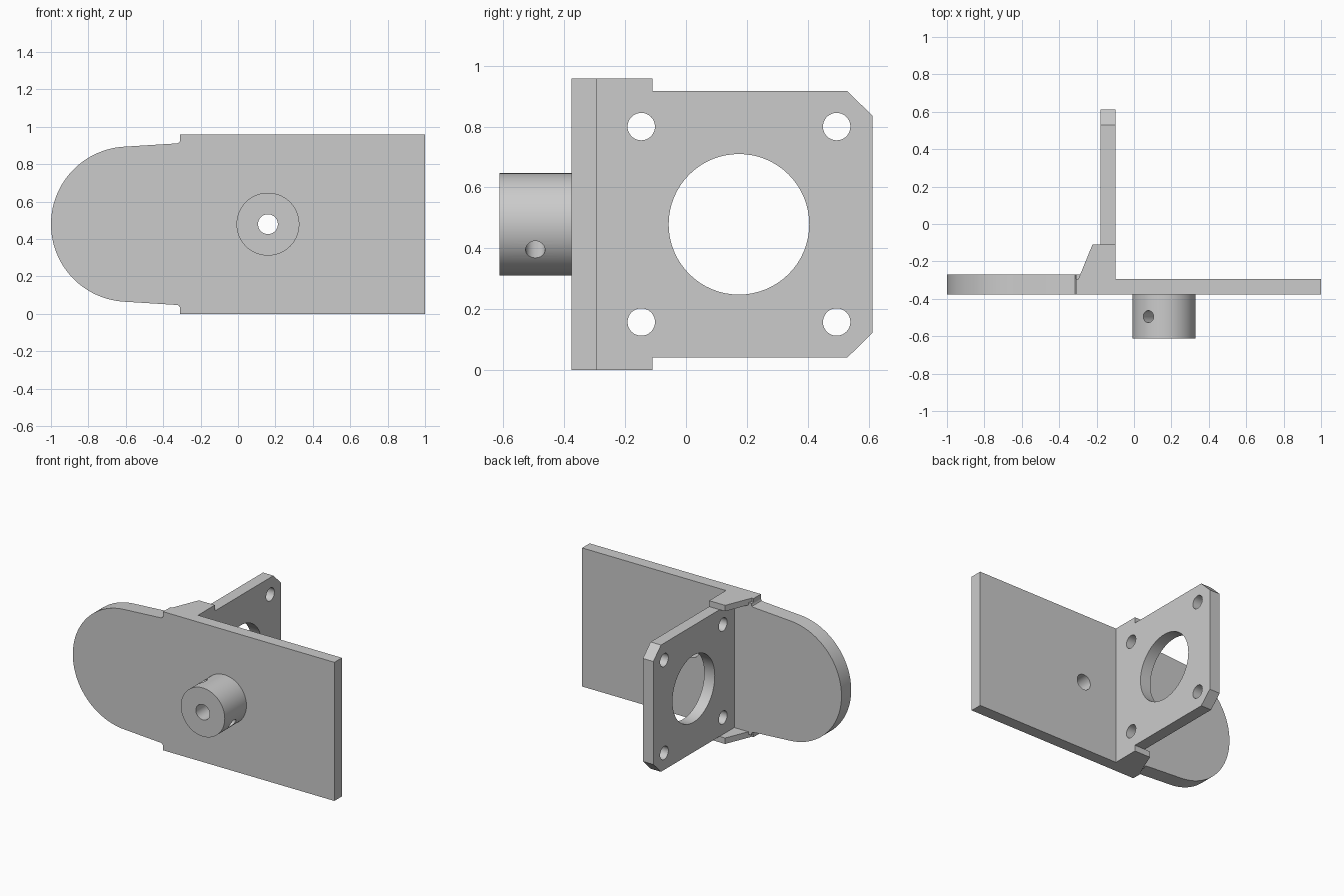
import bpy, bmesh, math
from mathutils import Vector, Matrix

if "Cube" in bpy.data.objects:
    bpy.data.objects.remove(bpy.data.objects["Cube"])

MID = 0.479                       # mid height of the bracket
FRONT, REAR = -0.376, 0.613       # front face and rear tip
gray = bpy.data.materials.new("light_gray")
gray.diffuse_color = (0.6, 0.6, 0.6, 1)
gray.use_nodes = True
gray.node_tree.nodes["Principled BSDF"].inputs["Base Color"].default_value = gray.diffuse_color


def prism(name, points, offset):
    """Extrude a closed 3D outline by an offset vector."""
    bm = bmesh.new()
    face = bm.faces.new([bm.verts.new(p) for p in points])
    ext = bmesh.ops.extrude_face_region(bm, geom=[face])
    bmesh.ops.translate(bm, vec=Vector(offset),
                        verts=[g for g in ext["geom"] if isinstance(g, bmesh.types.BMVert)])
    bmesh.ops.recalc_face_normals(bm, faces=bm.faces[:])
    mesh = bpy.data.meshes.new(name)
    bm.to_mesh(mesh)
    bm.free()
    mesh.materials.append(gray)
    obj = bpy.data.objects.new(name, mesh)
    bpy.context.collection.objects.link(obj)
    return obj


def rod(name, start, end, radius, sides=64):
    """Cylinder between two points."""
    start, end = Vector(start), Vector(end)
    turn = (end - start).to_track_quat("Z", "Y").to_matrix()
    ring = [start + turn @ Vector((radius * math.cos(a), radius * math.sin(a), 0))
            for a in (2 * math.pi * i / sides for i in range(sides))]
    return prism(name, ring, end - start)


def combine(obj, other, operation):
    """Apply a boolean and remove the helper."""
    mod = obj.modifiers.new("boolean", "BOOLEAN")
    mod.operation, mod.solver, mod.object = operation, "EXACT", other
    bpy.context.view_layer.objects.active = obj
    bpy.ops.object.modifier_apply(modifier=mod.name)
    bpy.data.objects.remove(other)


# Flat front plate
body = prism("bracket_body", [(-0.31, FRONT, 0), (1, FRONT, 0), (1, FRONT, 2 * MID),
                              (-0.31, FRONT, 2 * MID)], (0, 0.082, 0))

# Rounded lobe: half outline from the tip, mirrored about mid height
R, CX = 0.415, -0.585
half = [(CX - R * math.cos(a), R * math.sin(a))
        for a in (math.radians(86.5) * i / 28 for i in range(29))]
half += [(-0.325, 0.432), (-0.316, 0.436), (-0.311, 0.444), (-0.31, 0.455), (-0.28, 0.455),
         (-0.28, 0.438), (-0.14, 0.438)]
outline = half + [(x, -z) for x, z in reversed(half[1:])]
combine(body, prism("lobe", [(x, FRONT, MID + z) for x, z in outline], (0, 0.106, 0)), "UNION")

# Upright mounting plate with chamfered rear corners
half = [(FRONT, 0.438), (0.53, 0.438), (REAR, 0.356)]
outline = half + [(y, -z) for y, z in reversed(half)]
combine(body, prism("mount", [(-0.18, y, MID + z) for y, z in outline], (0.08, 0, 0)), "UNION")

# Top and bottom gussets
for z in (0, 2 * MID - 0.041):
    combine(body, prism("gusset", [(x, y, z) for x, y in (
        (-0.31, FRONT), (-0.10, FRONT), (-0.10, -0.11), (-0.222, -0.11), (-0.31, -0.325))],
        (0, 0, 0.041)), "UNION")

# Large opening and four bolt holes in the mounting plate
holes = [(0.174, 0, 0.231)] + [(y, z, 0.045) for y in (-0.147, 0.495) for z in (-0.321, 0.321)]
for y, z, r in holes:
    combine(body, rod("cutter", (-0.25, y, MID + z), (-0.05, y, MID + z), r), "DIFFERENCE")

# Round hub with two radial screw holes
HX = 0.16
hub = rod("hub", (HX, -0.613, MID), (HX, FRONT, MID), 0.168, 96)
for obj in (body, hub):
    combine(obj, rod("bore", (HX, -0.7, MID), (HX, -0.2, MID), 0.053, 48), "DIFFERENCE")
for deg in (-30, 120):
    d = Vector((math.cos(math.radians(deg)), 0, math.sin(math.radians(deg))))
    c = Vector((HX, -0.495, MID))
    combine(hub, rod("screw_hole", c, c + d * 0.25, 0.032, 32), "DIFFERENCE")

# Clean flat faces, smooth the curved ones
for obj in (body, hub):
    bm = bmesh.new()
    bm.from_mesh(obj.data)
    bmesh.ops.remove_doubles(bm, verts=bm.verts[:], dist=1e-5)
    bmesh.ops.dissolve_limit(bm, angle_limit=math.radians(0.5), verts=bm.verts[:], edges=bm.edges[:])
    bm.to_mesh(obj.data)
    bm.free()
    bpy.ops.object.select_all(action="DESELECT")
    obj.select_set(True)
    bpy.context.view_layer.objects.active = obj
    bpy.ops.object.shade_smooth_by_angle(angle=math.radians(30))
